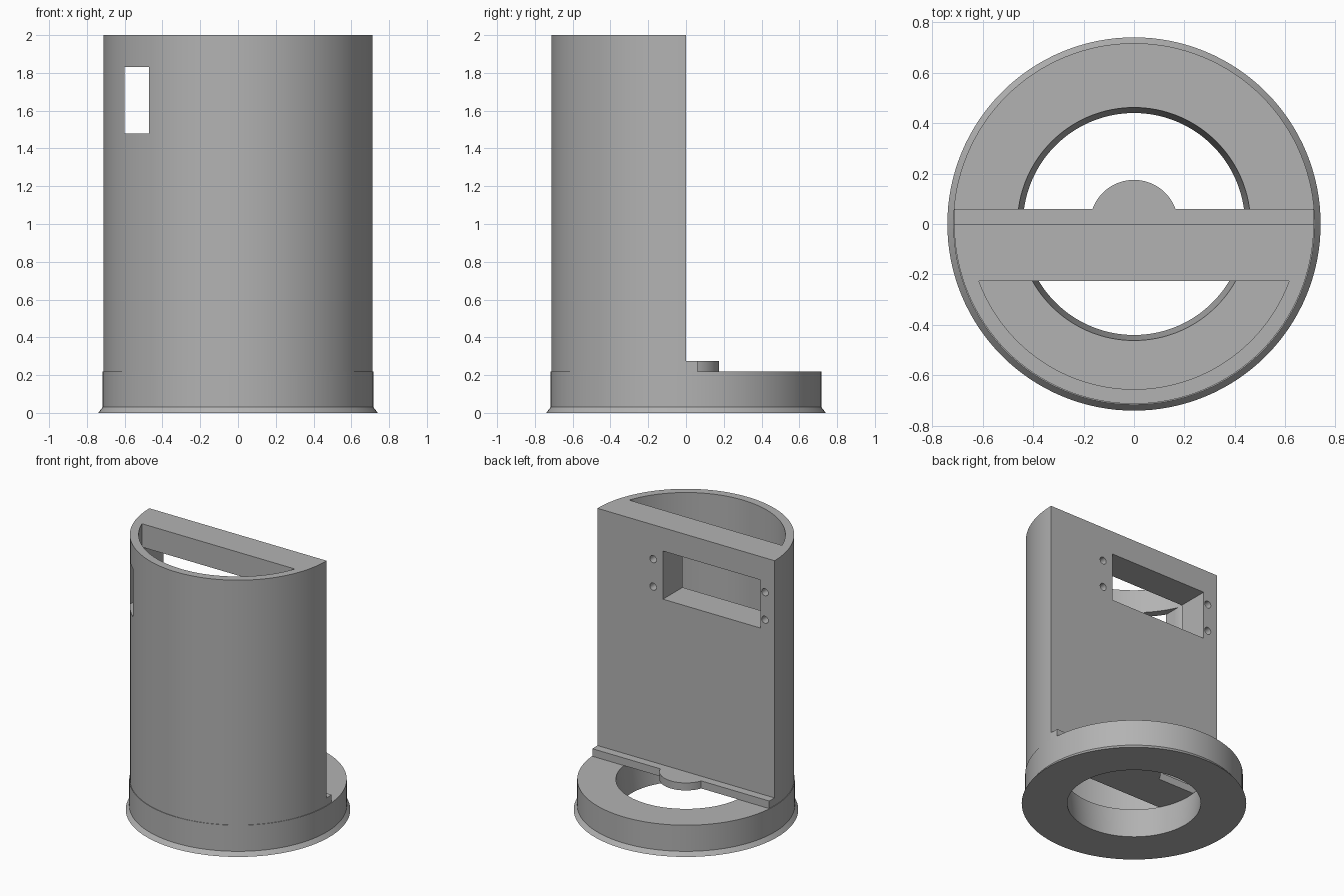
import bpy, bmesh, math

if "Cube" in bpy.data.objects:
    bpy.data.objects.remove(bpy.data.objects["Cube"], do_unlink=True)

grey = bpy.data.materials.new("plain grey")
grey.use_nodes = True
COLOUR = (0.45, 0.45, 0.45, 1)
grey.diffuse_color = COLOUR
grey.node_tree.nodes["Principled BSDF"].inputs["Base Color"].default_value = COLOUR

SEG = 128


def finish(name, bm):
    bmesh.ops.recalc_face_normals(bm, faces=bm.faces)
    mesh = bpy.data.meshes.new(name)
    bm.to_mesh(mesh)
    bm.free()
    mesh.materials.append(grey)
    obj = bpy.data.objects.new(name, mesh)
    bpy.context.collection.objects.link(obj)
    return obj


def prism(name, outline, z0, z1):
    """Extrude a closed xy outline from z0 to z1."""
    bm = bmesh.new()
    face = bm.faces.new([bm.verts.new((x, y, z0)) for x, y in outline])
    ext = bmesh.ops.extrude_face_region(bm, geom=[face])
    top = [v for v in ext["geom"] if isinstance(v, bmesh.types.BMVert)]
    bmesh.ops.translate(bm, verts=top, vec=(0, 0, z1 - z0))
    return finish(name, bm)


def box(name, x0, x1, y0, y1, z0, z1):
    return prism(name, [(x0, y0), (x1, y0), (x1, y1), (x0, y1)], z0, z1)


def arc(radius, start, end, count):
    step = (end - start) / count
    return [(radius * math.cos(start + i * step), radius * math.sin(start + i * step))
            for i in range(count + 1)]


def front_segment(radius, y):
    """Outline of the part of a disc in front of the given y."""
    a = math.asin(y / radius)
    return arc(radius, -math.pi - a, a, SEG // 2)


def back_hole(name, x, z, radius, depth):
    """Blind round cutter entering the rear wall."""
    obj = prism(name, arc(radius, 0, math.tau, 24)[:-1], -depth, 0.05)
    obj.rotation_euler.x = -math.pi / 2
    obj.location = (x, 0, z)
    return obj


def cut(target, cutters):
    for cutter in cutters:
        cutter.hide_render = True
        mod = target.modifiers.new("cut", "BOOLEAN")
        mod.operation = "DIFFERENCE"
        mod.solver = "EXACT"
        mod.object = cutter
    bpy.context.view_layer.update()
    result = target.evaluated_get(bpy.context.evaluated_depsgraph_get())
    mesh = bpy.data.meshes.new_from_object(result)
    target.modifiers.clear()
    target.data = mesh
    for cutter in cutters:
        bpy.data.objects.remove(cutter, do_unlink=True)


def smooth(obj):
    bpy.ops.object.select_all(action="DESELECT")
    obj.select_set(True)
    bpy.context.view_layer.objects.active = obj
    bpy.ops.object.shade_smooth_by_angle(angle=math.radians(25))


# Base ring: lathed closed profile with flared foot and tapered bore
profile = [(0.44, 0), (0.74, 0), (0.717, 0.03), (0.717, 0.22), (0.462, 0.22)]
bm = bmesh.new()
rings = [[bm.verts.new((r * math.cos(i * math.tau / SEG), r * math.sin(i * math.tau / SEG), z))
          for i in range(SEG)] for r, z in profile]
for k, ring in enumerate(rings):
    nxt = rings[(k + 1) % len(rings)]
    for i in range(SEG):
        j = (i + 1) % SEG
        bm.faces.new((ring[i], ring[j], nxt[j], nxt[i]))
base = finish("base_ring", bm)

# Half-round housing with thick rear wall, window, side slot and screw holes
housing = prism("housing", front_segment(0.713, 0), 0.22, 2)
cutters = [
    prism("cavity_cutter", front_segment(0.655, -0.225), 0.1, 2.1),
    box("window_cutter", -0.6, 0.185, -0.3, 0.1, 1.48, 1.83),
    box("slot_cutter", -0.6, -0.47, -0.8, -0.25, 1.48, 1.83),
]
for x in (-0.635, 0.265):
    for z in (1.55, 1.75):
        cutters.append(back_hole("screw_cutter", x, z, 0.026, 0.1))
cut(housing, cutters)

# Ledge behind the wall with a rounded tab in the middle
half = math.asin(0.06 / 0.175)
tab = arc(0.175, half, math.pi - half, 32)
ledge = prism("rear_ledge", [(-0.713, 0), (0.713, 0), (0.711, 0.06)] + tab + [(-0.711, 0.06)],
              0.22, 0.275)

for part in (base, housing, ledge):
    smooth(part)
